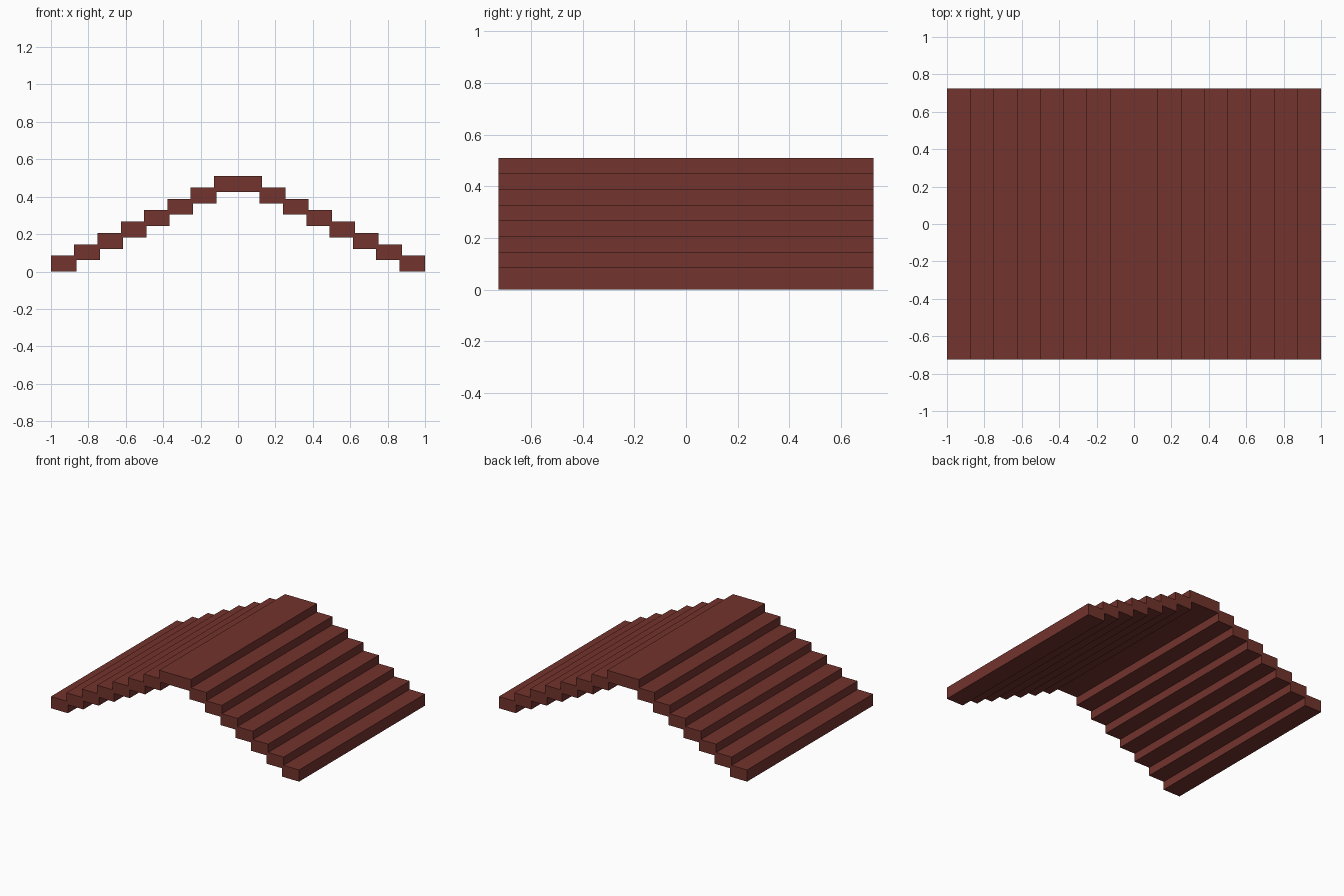
import bpy
import bmesh
from mathutils import Matrix, Vector

if "Cube" in bpy.data.objects:
    bpy.data.objects.remove(bpy.data.objects["Cube"], do_unlink=True)

STEPS = 7          # planks on each slope
RUN = 0.1245       # horizontal offset per plank
RISE = 0.0607      # vertical offset per plank
WIDTH = 0.137
THICK = 0.085
DEPTH = 1.45

red = bpy.data.materials.new("dark red wood")
red.use_nodes = True
colour = (0.168, 0.033, 0.026, 1)
red.diffuse_color = colour
red.node_tree.nodes["Principled BSDF"].inputs["Base Color"].default_value = colour


def plank(name, x, z, width):
    """Box centred on x, with its underside at z."""
    bm = bmesh.new()
    size = Matrix.Diagonal((width, DEPTH, THICK, 1))
    place = Matrix.Translation(Vector((0, 0, THICK / 2)))
    bmesh.ops.create_cube(bm, size=1, matrix=place @ size)
    mesh = bpy.data.meshes.new(name)
    bm.to_mesh(mesh)
    bm.free()
    mesh.materials.append(red)
    obj = bpy.data.objects.new(name, mesh)
    obj.location = (x, 0, z)
    bpy.context.collection.objects.link(obj)


# Stepped slopes, from the eaves up to the ridge
for side, label in ((1, "left"), (-1, "right")):
    for i in range(STEPS):
        centre = 1 - i * RUN - WIDTH / 2
        plank(f"{label}_roof_step_{i + 1}", side * centre, i * RISE, WIDTH)

# Wide ridge plank
plank("roof_ridge", 0, STEPS * RISE, 2 * (1 - STEPS * RUN))
